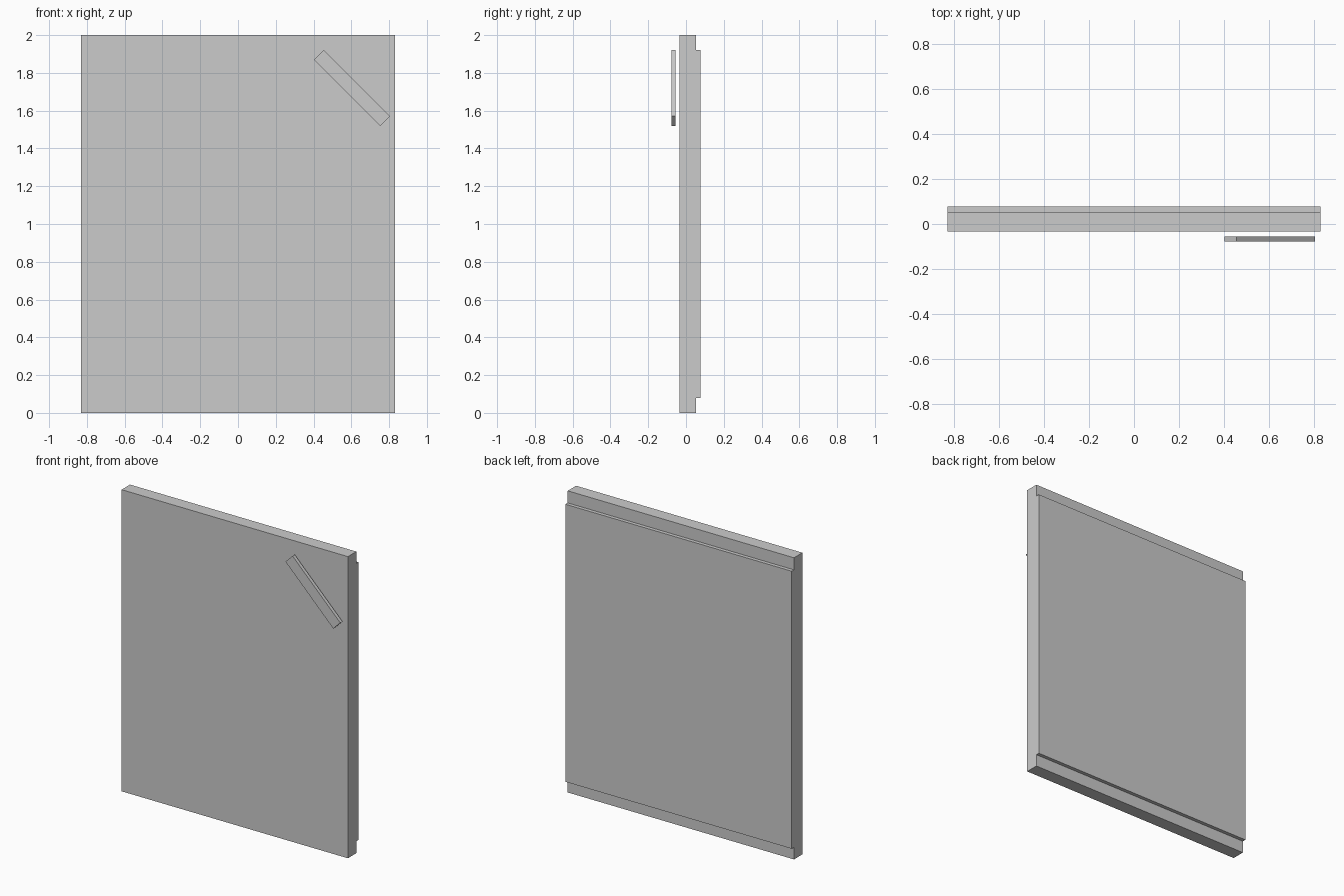
import bpy
import bmesh
from math import radians
from mathutils import Matrix

cube = bpy.data.objects.get("Cube")
if cube:
    bpy.data.objects.remove(cube, do_unlink=True)

# Single plain grey
grey = bpy.data.materials.new("light_grey")
grey.use_nodes = True
color = (0.6, 0.6, 0.6, 1)
grey.diffuse_color = color
grey.node_tree.nodes["Principled BSDF"].inputs["Base Color"].default_value = color


def add_object(name, bm):
    bmesh.ops.recalc_face_normals(bm, faces=bm.faces)
    mesh = bpy.data.meshes.new(name)
    bm.to_mesh(mesh)
    bm.free()
    mesh.materials.append(grey)
    obj = bpy.data.objects.new(name, mesh)
    bpy.context.collection.objects.link(obj)
    return obj


# Door panel: stepped side profile (y, z) extruded across the width
half_width, height, lip = 0.83, 2.0, 0.08
front, step, back = -0.034, 0.054, 0.078
profile = [
    (front, 0), (step, 0), (step, lip), (back, lip),
    (back, height - lip), (step, height - lip), (step, height), (front, height),
]
bm = bmesh.new()
side = bm.faces.new([bm.verts.new((-half_width, y, z)) for y, z in profile])
extruded = bmesh.ops.extrude_face_region(bm, geom=[side], use_keep_orig=True)
moved = [v for v in extruded["geom"] if isinstance(v, bmesh.types.BMVert)]
bmesh.ops.translate(bm, verts=moved, vec=(2 * half_width, 0, 0))
add_object("door_panel", bm)

# Slanted handle bar floating just off the front, near the upper corner
bm = bmesh.new()
bmesh.ops.create_cube(bm, size=1, matrix=Matrix.Diagonal((0.495, 0.023, 0.073, 1)))
handle = add_object("handle_bar", bm)
handle.location = (0.604, -0.0665, 1.72)
handle.rotation_euler.y = radians(45)
